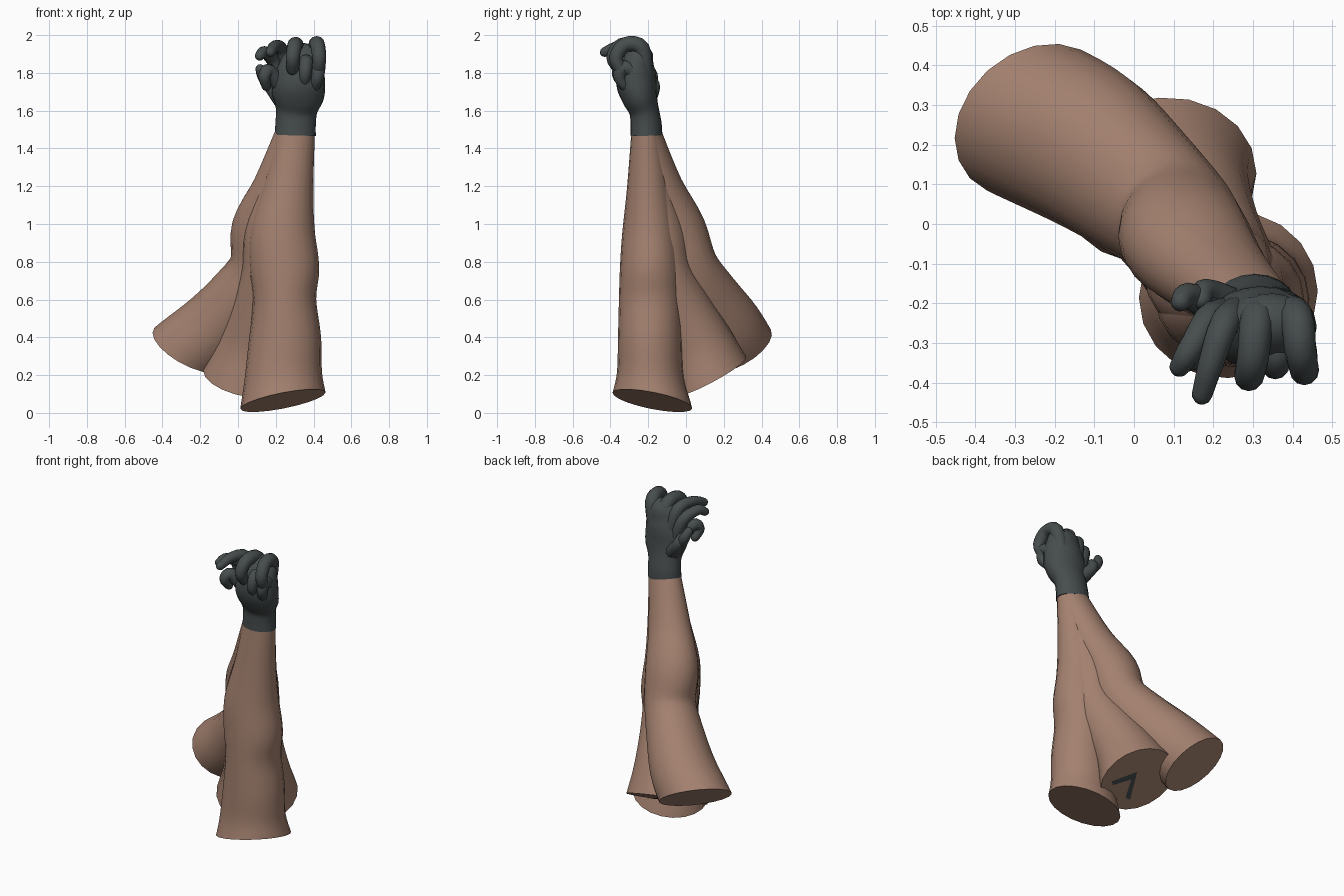
import bpy, bmesh, math
from mathutils import Vector

if "Cube" in bpy.data.objects:
    bpy.data.objects.remove(bpy.data.objects["Cube"])


def material(name, col):
    m = bpy.data.materials.new(name)
    m.diffuse_color = (*col, 1)
    m.use_nodes = True
    m.node_tree.nodes["Principled BSDF"].inputs["Base Color"].default_value = m.diffuse_color
    return m


SKIN = material("skin brown", (0.37, 0.22, 0.16))
GLOVE = material("glove grey", (0.062, 0.073, 0.074))


def spline(pts, steps):
    """Catmull-Rom through tuples of any length."""
    out = []
    for i in range(len(pts) - 1):
        p = [pts[max(i - 1, 0)], pts[i], pts[i + 1], pts[min(i + 2, len(pts) - 1)]]
        for s in range(steps):
            t = s / steps
            out.append([0.5 * (2 * b + (c - a) * t + (2 * a - 5 * b + 4 * c - d) * t * t
                               + (3 * b - a - 3 * c + d) * t ** 3) for a, b, c, d in zip(*p)])
    return out + [list(pts[-1])]


def finish(bm, name, mat):
    bmesh.ops.recalc_face_normals(bm, faces=bm.faces)
    me = bpy.data.meshes.new(name)
    bm.to_mesh(me)
    bm.free()
    me.materials.append(mat)
    ob = bpy.data.objects.new(name, me)
    bpy.context.collection.objects.link(ob)
    bpy.context.view_layer.objects.active = ob
    ob.select_set(True)
    bpy.ops.object.shade_smooth_by_angle(angle=math.radians(50))
    ob.select_set(False)
    return ob


def tube(name, stations, mat, sides=20, steps=4, end_normal=None, round_end=False):
    """Loft ellipses (x, y, z, rx, ry) along a path; both ends are closed."""
    st = spline(stations, steps)
    if round_end:
        d = (Vector(st[-1][:3]) - Vector(st[-2][:3])).normalized()
        x, y, z, a, b = st[-1]
        h = min(a, b)
        for ang in (30, 60, 80):
            c, s = math.cos(math.radians(ang)), math.sin(math.radians(ang))
            st.append([x + d.x * h * s, y + d.y * h * s, z + d.z * h * s, a * c, b * c])
    bm = bmesh.new()
    rings = []
    for i, s in enumerate(st):
        n = Vector(st[min(i + 1, len(st) - 1)][:3]) - Vector(st[max(i - 1, 0)][:3])
        n.normalize()
        if end_normal:
            k = max(0, (i - len(st) + 1 + 2 * steps) / (2 * steps))
            n = n.lerp(Vector(end_normal).normalized(), k).normalized()
        u = (Vector((1, 0, 0)) - n * n.x).normalized()
        v = n.cross(u)
        rings.append([bm.verts.new(Vector(s[:3]) + u * s[3] * math.cos(a) + v * s[4] * math.sin(a))
                      for a in (2 * math.pi * j / sides for j in range(sides))])
    for r, q in zip(rings, rings[1:]):
        for j in range(sides):
            k = (j + 1) % sides
            bm.faces.new((r[j], r[k], q[k], q[j]))
    bm.faces.new(rings[0])
    bm.faces.new(rings[-1])
    return finish(bm, name, mat)


# Three arm poses fanning out from one wrist
WRIST = (0.303, -0.21, 1.48, 0.104, 0.08)
tube("front_arm", [
    WRIST, (0.268, -0.2, 1.2, 0.132, 0.112), (0.235, -0.192, 0.95, 0.174, 0.146),
    (0.245, -0.19, 0.76, 0.185, 0.16), (0.246, -0.19, 0.6, 0.168, 0.165),
    (0.25, -0.19, 0.4, 0.19, 0.17), (0.24, -0.188, 0.2, 0.205, 0.178),
    (0.238, -0.178, 0.065, 0.23, 0.215)],
    SKIN, end_normal=(0.2, -0.2, -1))
MID_END, MID_N = Vector((0.062, 0.11, 0.19)), Vector((-0.15, 0.44, -0.85)).normalized()
tube("middle_arm", [
    WRIST, (0.25, -0.18, 1.2, 0.125, 0.11), (0.2, -0.14, 0.95, 0.165, 0.145),
    (0.19, -0.113, 0.75, 0.168, 0.148), (0.145, -0.03, 0.55, 0.177, 0.167),
    (0.095, 0.06, 0.36, 0.205, 0.192), (*MID_END, 0.25, 0.235)],
    SKIN, end_normal=MID_N)
tube("back_arm", [
    WRIST, (0.213, -0.133, 1.2, 0.132, 0.115), (0.132, -0.043, 0.98, 0.165, 0.145),
    (0.108, 0.01, 0.78, 0.153, 0.158), (0.015, 0.09, 0.62, 0.172, 0.185),
    (-0.115, 0.19, 0.46, 0.2, 0.21), (-0.252, 0.262, 0.34, 0.222, 0.213)],
    SKIN, end_normal=(-0.42, 0.42, -0.78))

# Small dark chevron on the end of the middle arm, as a thin plate
bm = bmesh.new()
ring = []
for dx, dy in ((0.165, -0.047), (0.045, 0.045), (-0.05, -0.135), (-0.01, -0.13), (0.045, -0.01), (0.14, -0.07)):
    dz = -(MID_N.x * dx + MID_N.y * dy) / MID_N.z
    ring.append(bm.verts.new(MID_END + Vector((dx, dy, dz)) + MID_N * 0.004))
bm.faces.new(ring)
finish(bm, "end_mark", GLOVE)

# Gloved hand: cuff and palm in one piece
tube("glove_palm", [
    (0.303, -0.21, 1.47, 0.109, 0.085), (0.305, -0.212, 1.53, 0.107, 0.083),
    (0.31, -0.222, 1.6, 0.11, 0.079), (0.318, -0.245, 1.67, 0.136, 0.094),
    (0.322, -0.262, 1.74, 0.14, 0.106), (0.335, -0.262, 1.82, 0.125, 0.1),
    (0.345, -0.25, 1.88, 0.108, 0.078)], GLOVE, round_end=True)

# Fingers: joint points, thinner towards the tip
FINGERS = {
    "little_finger": [(0.23, -0.23, 1.74), (0.19, -0.24, 1.86), (0.14, -0.32, 1.91), (0.115, -0.36, 1.89)],
    "ring_finger": [(0.27, -0.22, 1.78), (0.23, -0.25, 1.92), (0.195, -0.35, 1.94), (0.172, -0.43, 1.91)],
    "middle_finger": [(0.32, -0.22, 1.8), (0.31, -0.24, 1.93), (0.3, -0.34, 1.945),
                      (0.29, -0.385, 1.88), (0.29, -0.35, 1.82)],
    "index_finger": [(0.38, -0.22, 1.78), (0.41, -0.235, 1.93), (0.42, -0.32, 1.95),
                     (0.43, -0.37, 1.88), (0.425, -0.34, 1.81)],
    "thumb": [(0.24, -0.22, 1.64), (0.18, -0.2, 1.72), (0.135, -0.18, 1.78), (0.118, -0.195, 1.82)],
    "second_thumb": [(0.26, -0.21, 1.64), (0.2, -0.18, 1.7), (0.175, -0.172, 1.74), (0.17, -0.19, 1.77)],
    "curled_finger_left": [(0.23, -0.26, 1.72), (0.165, -0.31, 1.81), (0.14, -0.34, 1.78), (0.15, -0.31, 1.73)],
    "curled_finger_right": [(0.4, -0.24, 1.78), (0.425, -0.33, 1.83), (0.42, -0.35, 1.77), (0.4, -0.3, 1.71)],
    "curled_finger_middle": [(0.34, -0.24, 1.82), (0.36, -0.33, 1.86), (0.355, -0.36, 1.79), (0.35, -0.32, 1.73)],
}
for name, pts in FINGERS.items():
    n = len(pts) - 1
    big = name in ("middle_finger", "index_finger")
    rad = [(0.046 - 0.012 * i / n) if big else (0.044 - 0.018 * i / n) for i in range(n + 1)]
    tube(name, [(*p, r, r) for p, r in zip(pts, rad)], GLOVE, sides=12, round_end=True)
